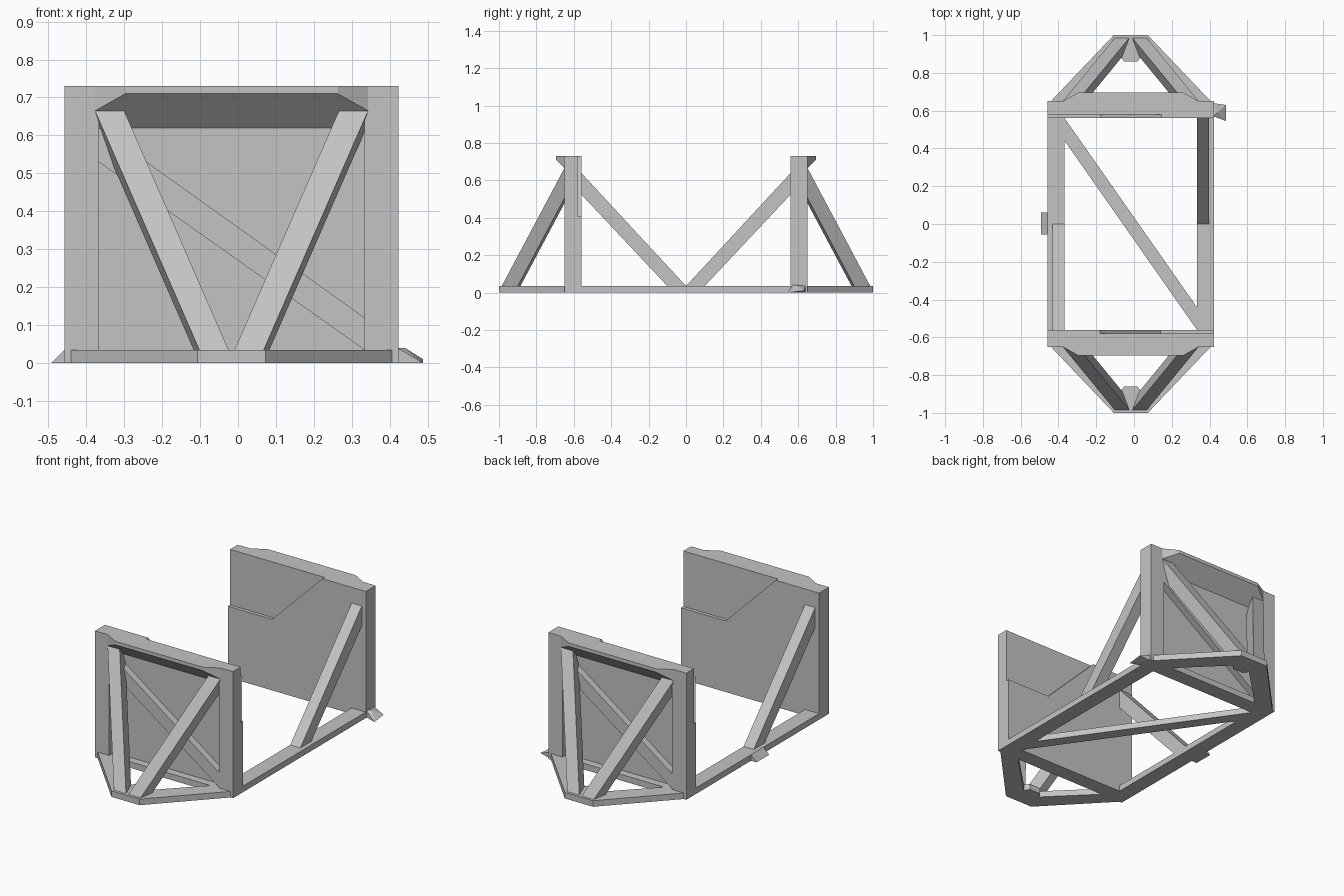
import bpy
import bmesh
from mathutils import Vector

cube = bpy.data.objects.get("Cube")
if cube:
    bpy.data.objects.remove(cube, do_unlink=True)

CX = -0.017          # centre line of the frame
H = 0.035            # floor frame thickness
TOP = 0.73           # wall height

grey = bpy.data.materials.new("plain_grey")
grey.use_nodes = True
grey.diffuse_color = (0.55, 0.55, 0.55, 1)
grey.node_tree.nodes["Principled BSDF"].inputs["Base Color"].default_value = (0.55, 0.55, 0.55, 1)


def finish(name, bm, s=1):
    """Turn half way round for s = -1, move to the centre line, link."""
    for v in bm.verts:
        v.co = Vector((v.co.x * s + CX, v.co.y * s, v.co.z))
    bmesh.ops.recalc_face_normals(bm, faces=bm.faces)
    mesh = bpy.data.meshes.new(name)
    bm.to_mesh(mesh)
    bm.free()
    mesh.materials.append(grey)
    bpy.context.collection.objects.link(bpy.data.objects.new(name, mesh))


def prism(name, outline, place, a, b, s=1):
    """Extrude a 2D outline from depth a to b; place maps (p, q, depth) to xyz."""
    bm = bmesh.new()
    face = bm.faces.new([bm.verts.new(place(p, q, a)) for p, q in outline])
    out = bmesh.ops.extrude_face_region(bm, geom=[face])
    shift = Vector(place(0, 0, b)) - Vector(place(0, 0, a))
    moved = [g for g in out["geom"] if isinstance(g, bmesh.types.BMVert)]
    bmesh.ops.translate(bm, verts=moved, vec=shift)
    finish(name, bm, s)


def hull(name, points, s=1):
    bm = bmesh.new()
    verts = [bm.verts.new(p) for p in points]
    out = bmesh.ops.convex_hull(bm, input=verts)
    loose = {g for g in out["geom_interior"] if isinstance(g, bmesh.types.BMVert)}
    bmesh.ops.delete(bm, geom=list(loose), context="VERTS")
    bmesh.ops.dissolve_limit(bm, angle_limit=0.01, verts=bm.verts, edges=bm.edges)
    finish(name, bm, s)


def flat(p, q, d):
    return (p, q, d)


def upright(p, q, d):
    return (p, d, q)


def sideways(p, q, d):
    return (d, p, q)


def rect(a, b, c, d):
    return [(a, c), (b, c), (b, d), (a, d)]


# Floor diagonal
prism("floor_diagonal", [(-0.35, 0.56), (0.35, -0.44), (0.35, -0.56), (-0.35, 0.44)], flat, 0, H)

# Both ends are the same, turned half way round
for end, s in (("front", 1), ("back", -1)):
    # Floor frame
    prism(end + "_side_rail", rect(-0.44, -0.35, -0.65, 0.65), flat, 0, H, s)
    prism(end + "_floor_beam", rect(-0.44, 0.44, -0.65, -0.56), flat, 0, H, s)
    prism(end + "_nose", [(-0.09, -1), (0.09, -1), (0.05, -0.88), (0.035, -0.86),
                          (-0.035, -0.86), (-0.05, -0.88)], flat, 0, H, s)

    # Wall: panel, notched inner skin, diagonal rib
    prism(end + "_panel", rect(-0.44, 0.44, 0, TOP), upright, -0.605, -0.58, s)
    prism(end + "_inner_skin", [(-0.44, 0), (0.44, 0), (0.44, 0.41), (0.157, 0.41),
                                (-0.163, TOP), (-0.44, TOP)], upright, -0.58, -0.56, s)
    prism(end + "_panel_rib", [(-0.35, 0.62), (0.35, 0.12), (0.35, H), (-0.35, 0.53)],
          upright, -0.645, -0.605, s)

    # Ledge with sloping underside and tapered ends
    section = [(-0.695, 0.28, 0.71), (-0.65, 0.36, 0.665), (-0.605, 0.36, 0.62)]
    hull(end + "_ledge", [(m * u, y, z) for y, u, low in section
                          for z in (low, TOP) for m in (-1, 1)], s)

    # Long brace from the wall down to the rail
    prism(end + "_long_brace", [(-0.565, 0.645), (0, H), (-0.1, H), (-0.565, 0.53)],
          sideways, -0.415, -0.35, s)

    # Mirrored pairs: posts, nose arms, leaning struts
    for side, m in (("a", 1), ("b", -1)):
        prism(end + "_post_" + side, rect(m * 0.35, m * 0.44, 0, TOP), upright, -0.65, -0.58, s)
        prism(end + "_nose_arm_" + side, [(m * 0.423, -0.65), (m * 0.09, -1),
                                          (m * 0.04, -0.905), (m * 0.296, -0.65)], flat, 0, H, s)
        lean = Vector((0.275, 0.335, 0.63))
        points = []
        for x, y, y_end in ((0.085, -0.985, -0.635), (0.008, -0.985, -0.635),
                            (0.046, -0.885, -0.6), (0.1, -0.9, -0.6)):
            foot = Vector((x, y, H))
            head = foot + lean * ((y_end - y) / lean.y)
            points += [(m * p.x, p.y, p.z) for p in (foot, head)]
        hull(end + "_strut_" + side, points, s)

# Small marker tabs on the outside of the rails
hull("left_corner_tab", [(0.437, 0.64, 0), (0.437, 0.64, H), (0.437, 0.57, 0), (0.437, 0.57, 0.04),
                         (0.457, 0.59, 0.04), (0.505, 0.545, 0), (0.505, 0.63, 0.01)])
prism("right_middle_tab", [(-0.44, 0), (-0.475, 0), (-0.44, H)], upright, -0.055, 0.06)
